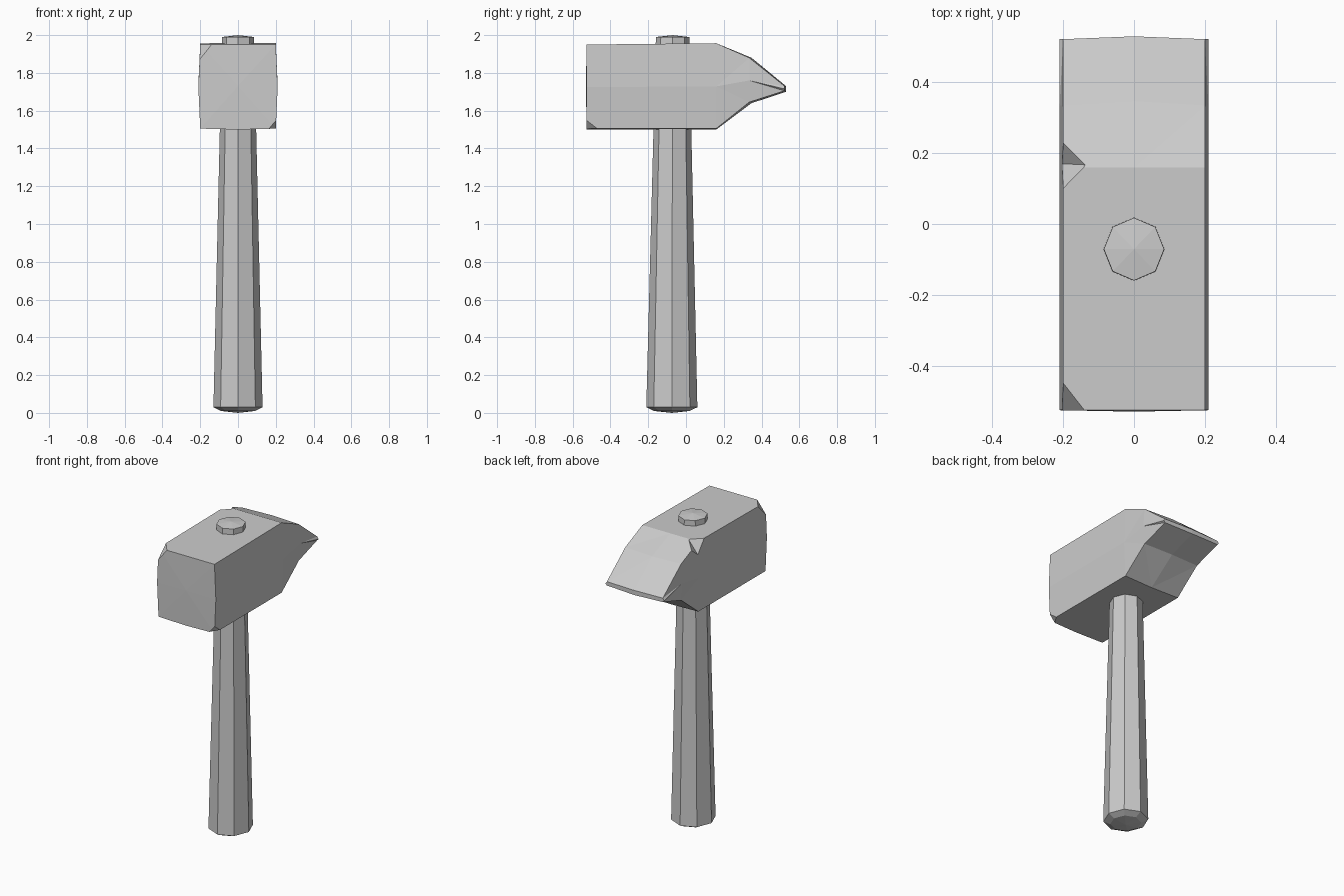
import bpy, bmesh
from math import cos, sin, pi
from mathutils import Vector

cube = bpy.data.objects.get("Cube")
if cube:
    bpy.data.objects.remove(cube, do_unlink=True)

grey = bpy.data.materials.new("plain grey")
grey.use_nodes = True
colour = (0.6, 0.6, 0.6, 1)
grey.diffuse_color = colour
grey.node_tree.nodes["Principled BSDF"].inputs["Base Color"].default_value = colour


def finish(name, bm):
    bmesh.ops.recalc_face_normals(bm, faces=bm.faces)
    mesh = bpy.data.meshes.new(name)
    bm.to_mesh(mesh)
    bm.free()
    mesh.materials.append(grey)
    obj = bpy.data.objects.new(name, mesh)
    bpy.context.collection.objects.link(obj)
    return obj


def loft(rings):
    """Skin a list of equal-length point rings and cap both ends."""
    bm = bmesh.new()
    loops = [[bm.verts.new(p) for p in ring] for ring in rings]
    n = len(loops[0])
    for a, b in zip(loops, loops[1:]):
        for i in range(n):
            j = (i + 1) % n
            bm.faces.new((a[i], a[j], b[j], b[i]))
    caps = [bm.faces.new(loops[0]), bm.faces.new(loops[-1])]
    return bm, caps


def poke(bm, face, centre):
    fan = bmesh.ops.poke(bm, faces=[face])
    fan["verts"][0].co = centre


# Handle: tapered octagon with a blunt bevelled butt
def octagon(radius, z, y):
    return [(radius * cos(i * pi / 4), y + 1.04 * radius * sin(i * pi / 4), z)
            for i in range(8)]


bm, caps = loft([octagon(0.09, 0.01, -0.075), octagon(0.13, 0.03, -0.075),
                 octagon(0.085, 1.99, -0.071)])
poke(bm, caps[0], (0, -0.075, 0))
poke(bm, caps[1], (0, -0.071, 2))
finish("handle", bm)


# Head: slightly bulging block drawn out to a wedge at the back
def section(y, low, high, bow=0.0):
    mid = (low + high) / 2
    return [(-0.2, y, low + 0.005), (0, y + bow, low), (0.2, y, low + 0.005),
            (0.21, y, mid), (0.2, y, high), (0, y + bow, high),
            (-0.2, y, high), (-0.21, y, mid)]


bm, caps = loft([section(-0.526, 1.5, 1.95), section(0.16, 1.5, 1.957),
                 section(0.335, 1.64, 1.88, 0.012),
                 section(0.522, 1.7, 1.73, 0.008)])
poke(bm, caps[0], (0, -0.53, 1.73))
bmesh.ops.recalc_face_normals(bm, faces=bm.faces)

# Chipped corners of the striking face
centre = Vector((0, 0, 1.73))
chips = [((-0.2, -0.45, 1.95), (-0.14, -0.526, 1.95), (-0.204, -0.526, 1.87)),
         ((0.2, -0.47, 1.505), (0.16, -0.526, 1.5), (0.203, -0.526, 1.55))]
for corners in chips:
    a, b, c = map(Vector, corners)
    normal = (b - a).cross(c - a)
    if normal.dot(centre - a) > 0:
        normal.negate()
    bmesh.ops.bisect_plane(bm, geom=bm.verts[:] + bm.edges[:] + bm.faces[:],
                           plane_co=a, plane_no=normal, clear_outer=True)
    bmesh.ops.holes_fill(bm, edges=[e for e in bm.edges if e.is_boundary])
bmesh.ops.triangulate(bm, faces=[f for f in bm.faces if len(f.verts) > 3])
head = finish("hammer_head", bm)

# Dent in the upper edge where the wedge begins
inner, deep = Vector((-0.135, 0.167, 1.957)), Vector((-0.201, 0.17, 1.88))
mid, reach = (inner + deep) / 2, (inner - deep) / 2
bm = bmesh.new()
points = [inner + reach, deep - reach]
points += [mid + (Vector(p) - mid) * 3
           for p in ((-0.2, 0.23, 1.927), (-0.2, 0.1, 1.957))]
verts = [bm.verts.new(p) for p in points]
for i in range(4):
    bm.faces.new([v for k, v in enumerate(verts) if k != i])
cutter = finish("dent_cutter", bm)
cutter.hide_render = True
cutter.hide_set(True)
dent = head.modifiers.new("dent", 'BOOLEAN')
dent.operation = 'DIFFERENCE'
dent.solver = 'EXACT'
dent.object = cutter
